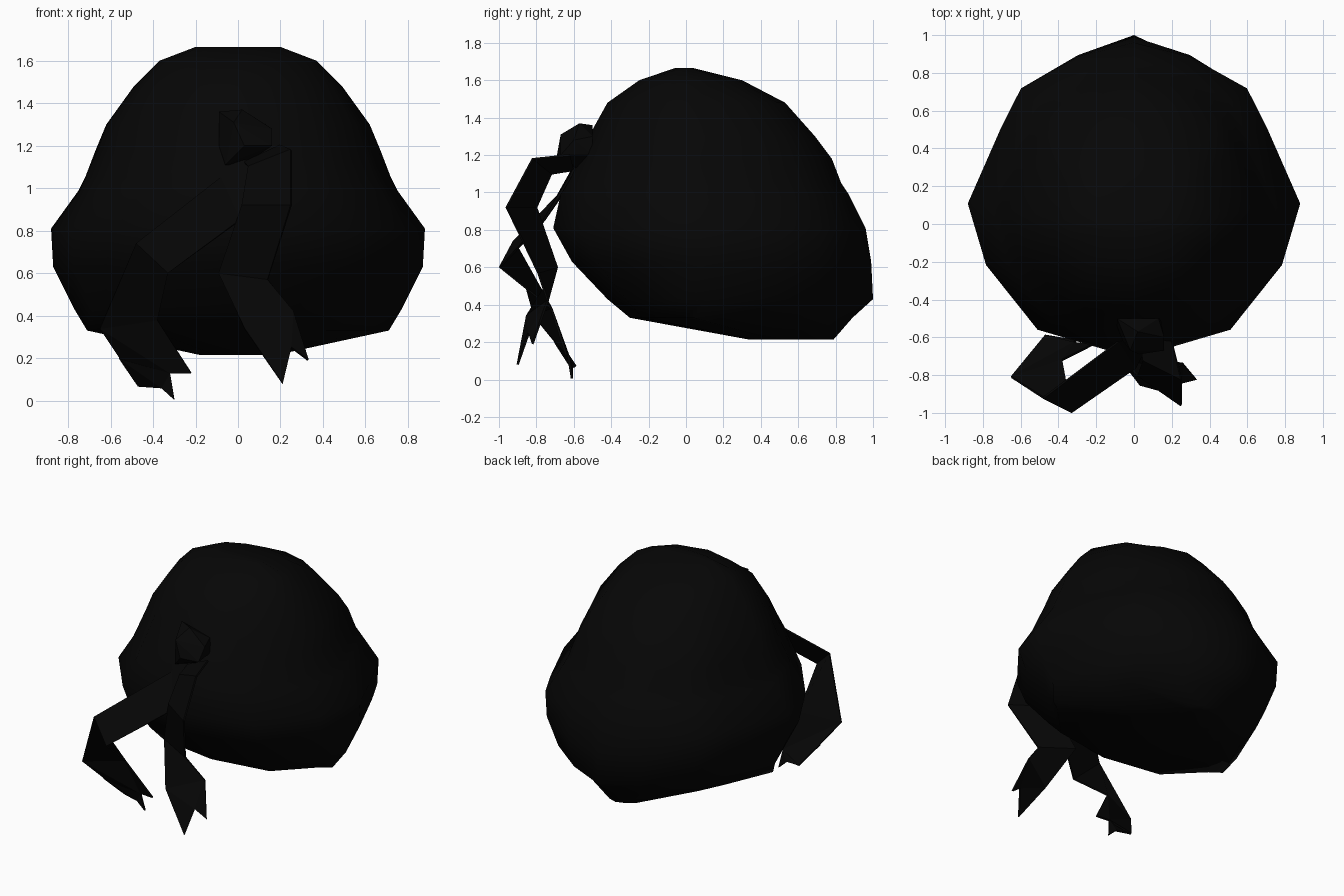
import bpy, bmesh
from mathutils import Vector

if "Cube" in bpy.data.objects:
    bpy.data.objects.remove(bpy.data.objects["Cube"])

black = bpy.data.materials.new("black cloth")
black.diffuse_color = (0.0018, 0.0018, 0.0018, 1)
black.use_nodes = True
black.node_tree.nodes["Principled BSDF"].inputs["Base Color"].default_value = black.diffuse_color


def finish(name, bm, smooth=False):
    bmesh.ops.recalc_face_normals(bm, faces=bm.faces)
    me = bpy.data.meshes.new(name)
    bm.to_mesh(me)
    bm.free()
    ob = bpy.data.objects.new(name, me)
    bpy.context.collection.objects.link(ob)
    me.materials.append(black)
    for p in me.polygons:
        p.use_smooth = smooth
    return ob


# Head wrap: half outline (mirrored) lofted through horizontal rings
half = [(0.34, .91), (0.68, .71), (0.80, .46), (1, -.02), (0.89, -.41), (0.58, -.82)]
outline = [(0, 1)] + half + [(0, -1)] + [(-x, y) for x, y in reversed(half)]
# z, half width, front y, back y, forward sweep of the sides
rings = [(1.665, .20, -.06, .04, 0), (1.60, .37, -.25, .30, 0), (1.48, .49, -.42, .53, 0),
         (1.30, .62, -.52, .69, 0), (1.18, .67, -.58, .78, 0), (1.05, .72, -.65, .83, 0),
         (.99, .75, -.67, .87, 0), (.81, .88, -.71, .96, 0),
         (.63, .87, -.61, .99, .08), (.43, .77, -.42, 1.0, .22), (.33, .71, -.30, .89, .34),
         (.215, .18, .33, .79, 0)]
bm = bmesh.new()
loops = []
for z, w, f, b, sweep in rings:
    ring = []
    for x, y in outline:
        s = sweep * abs(x) * w * (1 if y > -.1 else .3)
        ring.append(bm.verts.new((x * w, (f + b) / 2 + y * (b - f) / 2 - s, z)))
    loops.append(ring)
n = len(outline)
for a, c in zip(loops, loops[1:]):
    for i in range(n):
        j = (i + 1) % n
        bm.faces.new((a[i], a[j], c[j], c[i]))
bm.faces.new(loops[0])
bm.faces.new(loops[-1])
finish("head_wrap", bm, True)

# Knot: faceted lump against the front
bm = bmesh.new()
for p in [(-.09, -.50, 1.36), (.02, -.57, 1.37), (.16, -.60, 1.28), (.16, -.67, 1.20),
          (.03, -.69, 1.20), (-.06, -.62, 1.11), (-.09, -.54, 1.20), (.03, -.55, 1.11),
          (.14, -.50, 1.20), (-.02, -.67, 1.31), (.13, -.50, 1.30)]:
    bm.verts.new(p)
bmesh.ops.convex_hull(bm, input=bm.verts)
finish("knot", bm)


# Tails: ribbon strips with a notched end
def ribbon(name, pairs, notch):
    bm = bmesh.new()
    rows = [[bm.verts.new(Vector(p)) for p in pair] for pair in pairs]
    for a, b in zip(rows[:-2], rows[1:-1]):
        bm.faces.new((a[0], a[1], b[1], b[0]))
    a, b = rows[-2:]
    v = bm.verts.new(notch)
    bm.faces.new((a[0], v, b[0]))
    bm.faces.new((a[0], a[1], v))
    bm.faces.new((a[1], b[1], v))
    ob = finish(name, bm)
    m = ob.modifiers.new("thickness", 'SOLIDIFY')
    m.thickness = .012
    m.offset = 0


ribbon("left_tail", [((.02, -.58, 1.17), (.08, -.62, 1.08)),
                     ((-.08, -.62, 1.05), (.01, -.76, .85)),
                     ((-.48, -.92, .74), (-.33, -.995, .60)),
                     ((-.65, -.81, .34), (-.38, -.72, .38)),
                     ((-.47, -.59, .07), (-.22, -.64, .13)),
                     ], (-.32, -.63, .13))
ribbon("left_tail_tip", [((-.56, -.70, .20), (-.32, -.63, .13)),
                         ((-.47, -.59, .07), (-.30, -.61, .005))], (-.36, -.61, .06))
ribbon("right_tail", [((.03, -.60, 1.12), (.20, -.62, 1.20)),
                      ((.05, -.72, 1.10), (.25, -.82, 1.18)),
                      ((.02, -.80, .92), (.25, -.96, .92)),
                      ((-.09, -.69, .60), (.14, -.79, .57)),
                      ((.03, -.85, .34), (.26, -.74, .42)),
                      ((.21, -.90, .08), (.33, -.82, .19))], (.25, -.84, .25))
